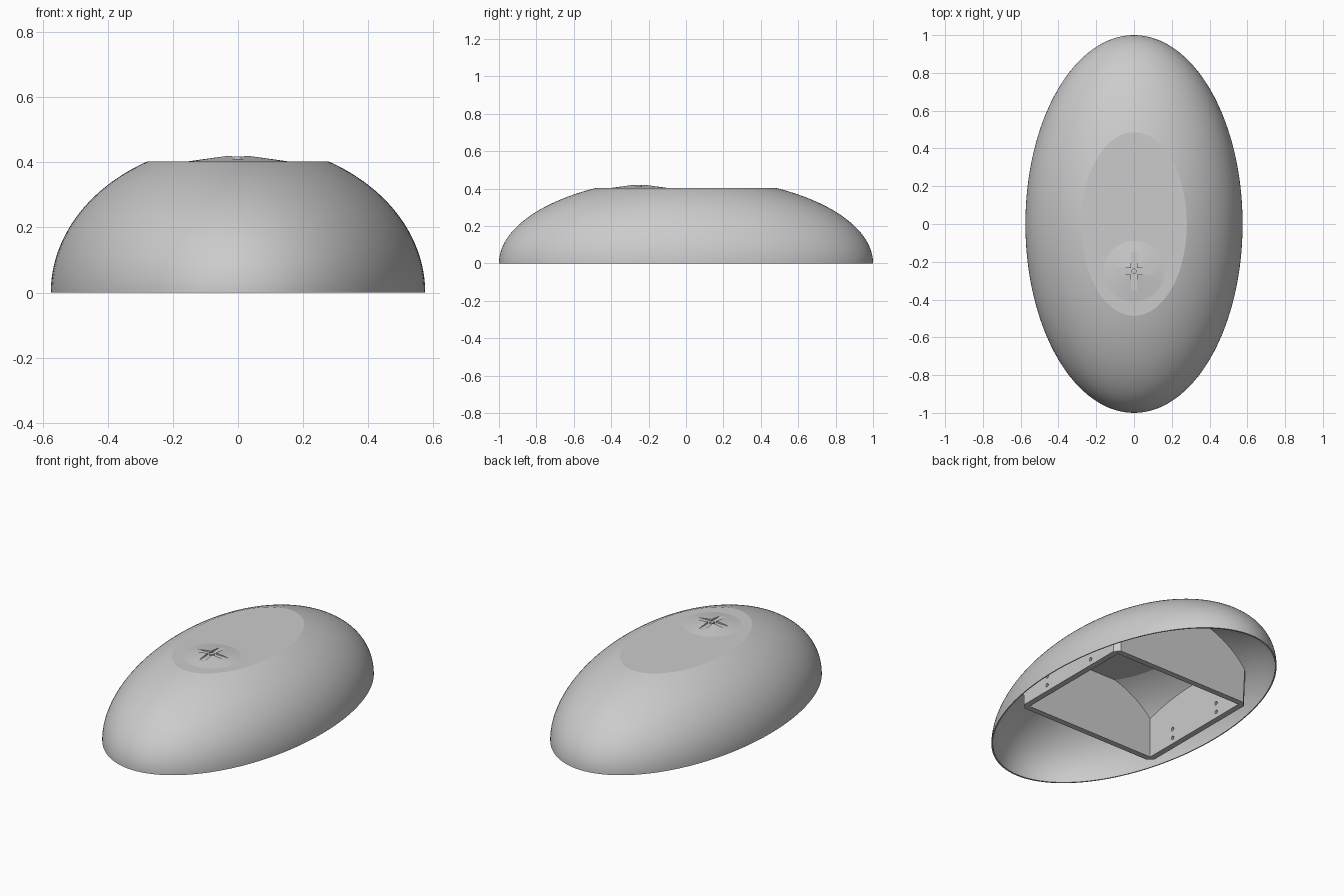
import bpy, bmesh, math
from mathutils import Matrix, Vector

if "Cube" in bpy.data.objects:
    bpy.data.objects.remove(bpy.data.objects["Cube"], do_unlink=True)

HALF_X, DOME_Z, TOP = 0.575, 0.46, 0.402    # half width, full dome height, flat cut
SKIN = 0.01                                 # shell thickness
WALL_X, WALL_Y, WALL_T = 0.465, 0.41, 0.035
HUB = Vector((0, -0.25, 0))

grey = bpy.data.materials.new("plain grey")
grey.use_nodes = True
grey.diffuse_color = (0.6, 0.6, 0.6, 1)
grey.node_tree.nodes["Principled BSDF"].inputs["Base Color"].default_value = (0.6, 0.6, 0.6, 1)


def make(name, bm):
    bmesh.ops.recalc_face_normals(bm, faces=bm.faces)
    mesh = bpy.data.meshes.new(name)
    bm.to_mesh(mesh)
    bm.free()
    mesh.materials.append(grey)
    obj = bpy.data.objects.new(name, mesh)
    bpy.context.collection.objects.link(obj)
    return obj


def activate(obj):
    bpy.ops.object.select_all(action='DESELECT')
    obj.select_set(True)
    bpy.context.view_layer.objects.active = obj


def boolean(obj, cutter, operation):
    cutter.hide_render = True
    mod = obj.modifiers.new("cut", 'BOOLEAN')
    mod.operation, mod.solver, mod.object = operation, 'EXACT', cutter
    activate(obj)
    bpy.ops.object.modifier_apply(modifier=mod.name)
    bpy.data.objects.remove(cutter, do_unlink=True)


def smooth(obj, degrees):
    activate(obj)
    bpy.ops.object.shade_smooth_by_angle(angle=math.radians(degrees))


def dome_arc(inset, steps=40):
    """Quarter profile from the rim up to the flat top and its centre."""
    height, top = DOME_Z - inset, TOP - inset
    end = math.asin(top / height)
    arc = [(math.cos(end * i / steps) * (1 - inset), math.sin(end * i / steps) * height)
           for i in range(steps + 1)]
    return arc + [(0, top)]


def lathe(name, profile, squash=1.0, segments=128, closed=True):
    bm = bmesh.new()
    verts = [bm.verts.new((0, r, z)) for r, z in profile]
    edges = [bm.edges.new(pair) for pair in zip(verts, verts[1:])]
    if closed:
        edges.append(bm.edges.new((verts[-1], verts[0])))
    bmesh.ops.spin(bm, geom=verts + edges, cent=(0, 0, 0), axis=(0, 0, 1),
                   angle=math.tau, steps=segments, use_duplicate=False)
    bmesh.ops.remove_doubles(bm, verts=bm.verts, dist=1e-5)
    bmesh.ops.scale(bm, vec=(squash, 1, 1), verts=bm.verts)
    return make(name, bm)


def box(name, size, centre):
    bm = bmesh.new()
    bmesh.ops.create_cube(bm, size=1, matrix=Matrix.Translation(centre) @ Matrix.Diagonal((*size, 1)))
    return make(name, bm)


def chamfered_block(name, hx, hy, height, low, high):
    """Block whose corner chamfers change from low to high going up."""
    bm = bmesh.new()
    rings = []
    for z, c in ((0, low), (height, high)):
        points = []
        for sx, sy in ((1, 1), (-1, 1), (-1, -1), (1, -1)):
            pair = [(sx * hx, sy * (hy - c), z), (sx * (hx - c), sy * hy, z)]
            points += pair if sx * sy > 0 else pair[::-1]
        rings.append([bm.verts.new(p) for p in points])
    bottom, top = rings
    bm.faces.new(bottom)
    bm.faces.new(top)
    for i in range(len(bottom)):
        j = (i + 1) % len(bottom)
        bm.faces.new((bottom[i], bottom[j], top[j], top[i]))
    return make(name, bm)


# Thin elliptical shell with a flat top and an open underside
shell = lathe("shell", dome_arc(0) + dome_arc(SKIN)[::-1], HALF_X)
smooth(shell, 10)

# Inner rectangular frame, trimmed to the underside of the shell
frame = chamfered_block("inner_frame", WALL_X, WALL_Y, 0.5, 0.03, 0.005)
boolean(frame, box("frame_hollow", (2 * (WALL_X - WALL_T), 2 * (WALL_Y - WALL_T), 2),
                   (0, 0, 0)), 'DIFFERENCE')
trim = lathe("frame_trim", [(0, -0.1), (1 - SKIN / 2, -0.1)] + dome_arc(SKIN / 2), HALF_X)
boolean(frame, trim, 'INTERSECT')

# Screw holes through both side walls of the frame
bm = bmesh.new()
for side in (-1, 1):
    for y in (-0.185, 0.185):
        for z in (0.037, 0.092):
            place = Matrix.Translation((side * WALL_X, y, z)) @ Matrix.Rotation(math.pi / 2, 4, 'Y')
            bmesh.ops.create_cone(bm, cap_ends=True, segments=16, radius1=0.011,
                                  radius2=0.011, depth=0.12, matrix=place)
boolean(frame, make("screw_holes", bm), 'DIFFERENCE')

# Low cone on the flat top, cut by two crossing grooves
cone = lathe("top_cone", [(0, TOP - 0.004), (0.16, TOP - 0.004), (0.16, TOP),
                          (0.033, 0.42), (0, 0.42)], segments=64)
for size in ((0.4, 0.034, 0.04), (0.034, 0.4, 0.04)):
    boolean(cone, box("groove", size, (0, 0, 0.43)), 'DIFFERENCE')
cone.location = HUB
smooth(cone, 8)

# Small round peg where the grooves cross
peg = lathe("centre_peg", [(0, 0.405), (0.014, 0.405), (0.014, 0.418), (0, 0.418)], segments=24)
peg.location = HUB
smooth(peg, 30)
